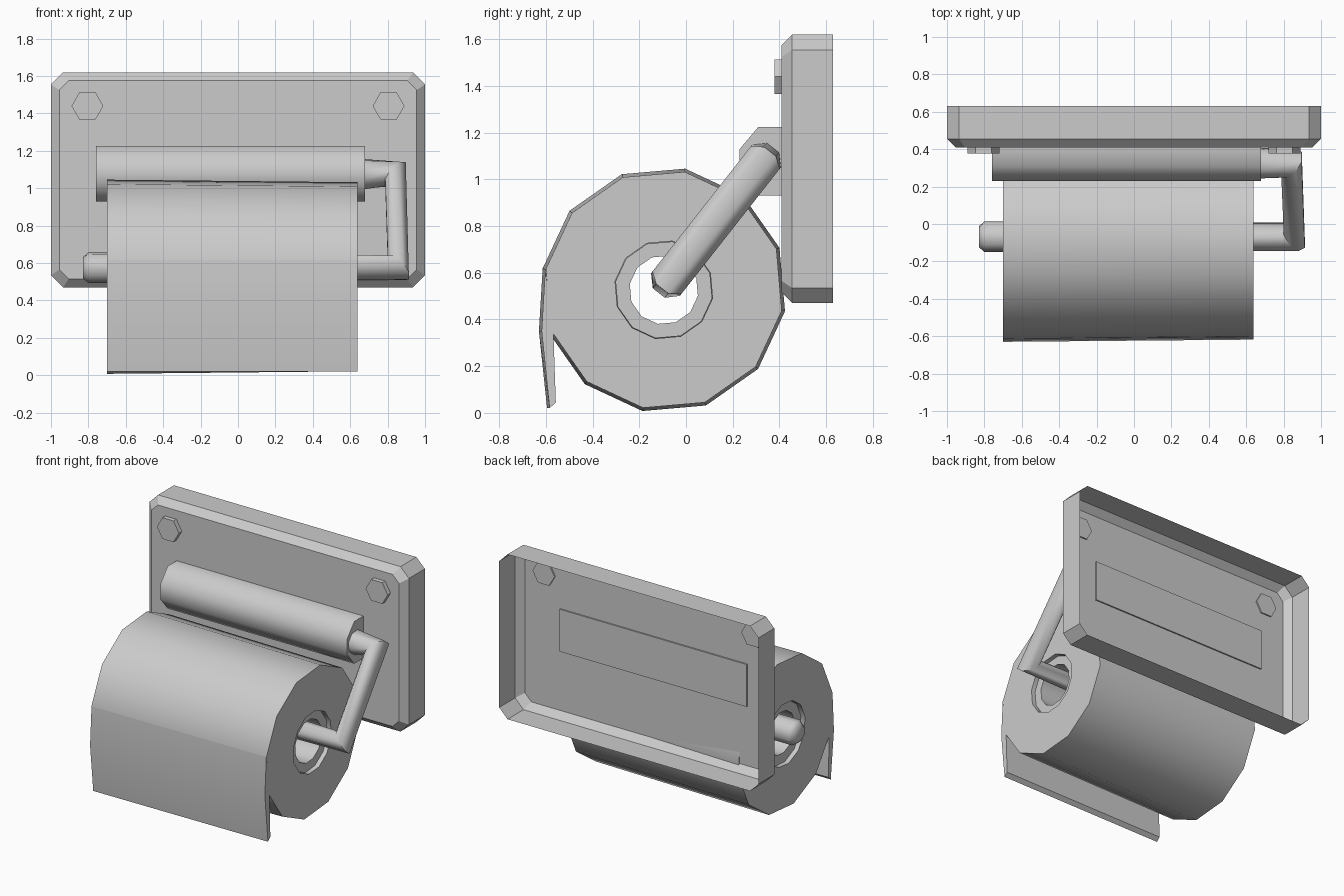
import bpy, bmesh, math
from mathutils import Vector

cube = bpy.data.objects.get("Cube")
if cube:
    bpy.data.objects.remove(cube, do_unlink=True)

grey = bpy.data.materials.new("plain grey")
grey.use_nodes = True
colour = (0.6, 0.6, 0.6, 1)
grey.diffuse_color = colour
grey.node_tree.nodes["Principled BSDF"].inputs["Base Color"].default_value = colour


def loft(name, rings, cap_start=True, cap_end=True, closed=False, smooth=None):
    """Skin a list of equal-length point rings into one object."""
    bm = bmesh.new()
    loops = [[bm.verts.new(p) for p in ring] for ring in rings]
    pairs = list(zip(loops, loops[1:]))
    if closed:
        pairs.append((loops[-1], loops[0]))
    for a, b in pairs:
        for i in range(len(a)):
            j = (i + 1) % len(a)
            bm.faces.new((a[i], a[j], b[j], b[i]))
    if not closed:
        if cap_start:
            bm.faces.new(loops[0])
        if cap_end:
            bm.faces.new(loops[-1])
    bmesh.ops.recalc_face_normals(bm, faces=bm.faces)
    mesh = bpy.data.meshes.new(name)
    bm.to_mesh(mesh)
    bm.free()
    mesh.materials.append(grey)
    obj = bpy.data.objects.new(name, mesh)
    bpy.context.collection.objects.link(obj)
    if smooth:
        bpy.ops.object.select_all(action='DESELECT')
        obj.select_set(True)
        bpy.context.view_layer.objects.active = obj
        bpy.ops.object.shade_smooth_by_angle(angle=math.radians(smooth))
    return obj


def ring_x(x, radius, sides, turn, centre):
    """Regular polygon facing along x."""
    cy, cz = centre
    steps = [math.radians(turn) + math.tau * i / sides for i in range(sides)]
    return [(x, cy + radius * math.cos(t), cz + radius * math.sin(t)) for t in steps]


# Wall plate: an open-backed shell with cut corners and a bevelled front
def plate_ring(y, half_x, half_z, cut):
    pts = []
    for sx, sz in ((1, 1), (-1, 1), (-1, -1), (1, -1)):
        pair = [(sx * half_x, sz * (half_z - cut)), (sx * (half_x - cut), sz * half_z)]
        pts += pair if sx * sz > 0 else pair[::-1]
    return [(x, y, z + 1.045) for x, z in pts]


loft("wall_plate", [plate_ring(0.63, 1, 0.575, 0.065),
                    plate_ring(0.455, 1, 0.575, 0.065),
                    plate_ring(0.41, 0.955, 0.53, 0.05)], cap_start=False)

# Hexagonal bolts
for side, label in ((1, "left"), (-1, "right")):
    rings = [[(side * 0.805 + 0.085 * math.cos(math.tau * i / 6), y,
               1.44 + 0.085 * math.sin(math.tau * i / 6)) for i in range(6)]
             for y in (0.378, 0.42)]
    loft(label + "_bolt", rings)

# Bar fixed to the plate
bar = [(0.42, 0.93), (0.42, 1.225), (0.31, 1.225), (0.23, 1.13), (0.23, 1.025), (0.31, 0.93)]
loft("mounting_bar", [[(x, y, z) for y, z in bar] for x in (-0.76, 0.68)], smooth=60)

# Bent holder arm: rings lie on the bisecting plane of each bend
path = [Vector(p) for p in ((0.66, 0.325, 1.075), (0.842, 0.325, 1.075),
                            (0.857, -0.068, 0.575), (-0.8, -0.068, 0.575),
                            (-0.83, -0.068, 0.575))]
radii = [0.085, 0.085, 0.085, 0.085, 0.057]
bend = Vector((0, path[2].y - path[1].y, path[2].z - path[1].z)).normalized()
side_axis = bend.cross(Vector((1, 0, 0)))
rings = []
for i, p in enumerate(path):
    before = (p - path[i - 1]).normalized() if i else Vector()
    after = (path[i + 1] - p).normalized() if i + 1 < len(path) else Vector()
    out_axis = side_axis.cross((before + after).normalized())
    angles = [math.tau * (k + 0.5) / 8 for k in range(8)]
    rings.append([p + radii[i] * (math.cos(t) * side_axis + math.sin(t) * out_axis)
                  for t in angles])
loft("holder_arm", rings, smooth=60)

# Paper roll, slightly wider at one end, with a hole through it
axis = (-0.095, 0.527)
right_end, left_end = -0.7, 0.64
loft("paper_roll", [ring_x(right_end, 0.527, 12, 20, axis), ring_x(left_end, 0.513, 12, 20, axis),
                    ring_x(left_end, 0.212, 12, 20, axis), ring_x(right_end, 0.22, 12, 20, axis)],
     closed=True, smooth=40)

# Cardboard tube set back inside the roll
a, b = right_end + 0.03, left_end - 0.03
loft("cardboard_tube", [ring_x(a, 0.217, 12, 20, axis), ring_x(b, 0.21, 12, 20, axis),
                        ring_x(b, 0.148, 12, 20, axis), ring_x(a, 0.148, 12, 20, axis)],
     closed=True, smooth=40)

# Loose sheet hanging from the front of the roll
sheet = [(-0.614, 0.617), (-0.63, 0.35), (-0.595, 0.02), (-0.568, 0.045), (-0.578, 0.33)]
loft("loose_sheet", [[(x, axis[0] + (y - axis[0]) * s, z) for y, z in sheet]
                     for x, s in ((right_end, 1), (left_end, 0.978))], smooth=40)
